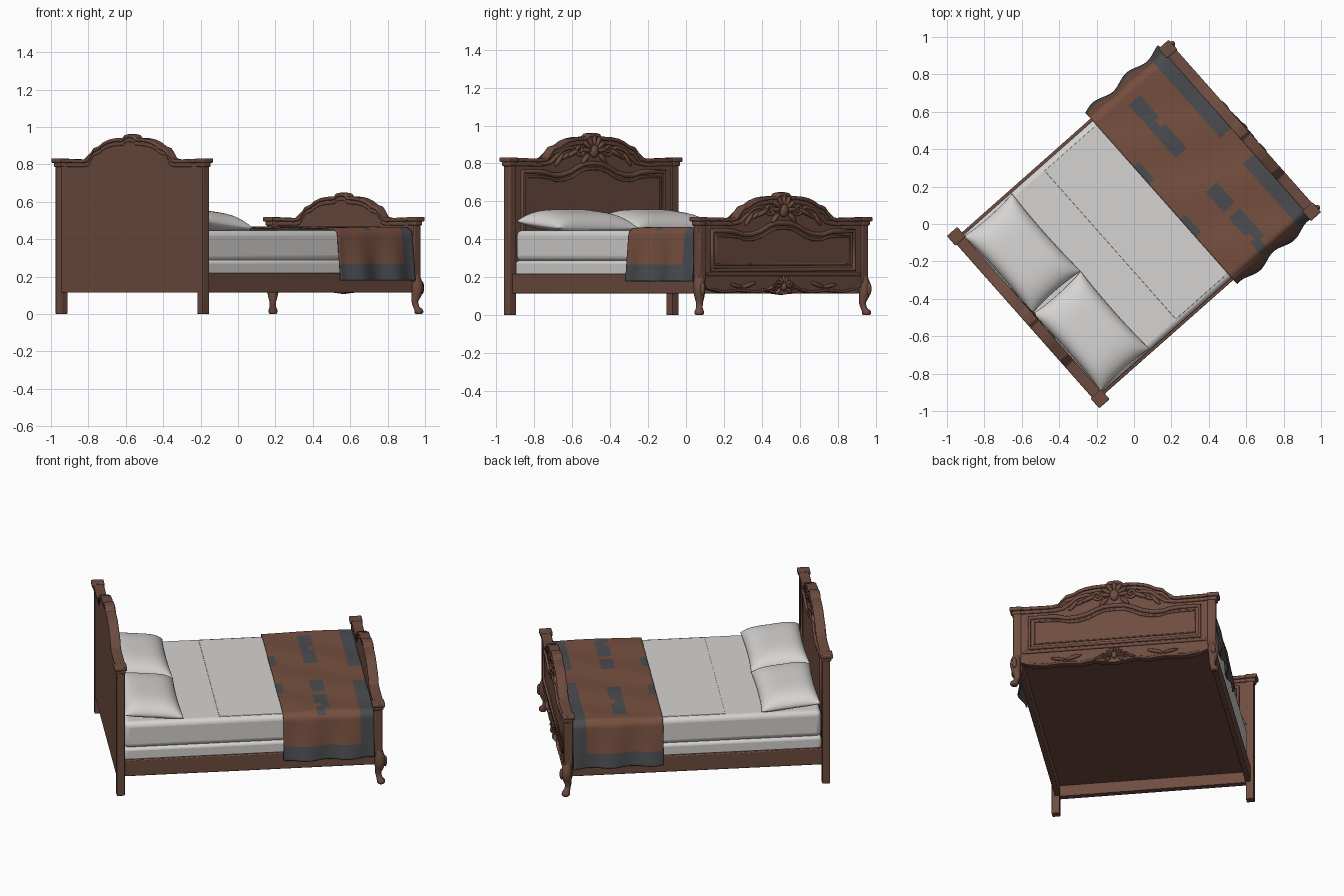
import bpy, bmesh, math
from mathutils import Matrix, Vector

if "Cube" in bpy.data.objects:
    bpy.data.objects.remove(bpy.data.objects["Cube"])

TURN = math.radians(41.5)          # the bed stands diagonally on the grid


def material(name, rgb):
    m = bpy.data.materials.new(name)
    m.diffuse_color = [((c / 255 + .055) / 1.055) ** 2.4 for c in rgb] + [1]
    m.use_nodes = True
    m.node_tree.nodes["Principled BSDF"].inputs["Base Color"].default_value = m.diffuse_color
    return m


WOOD = material("brown_wood", (110, 76, 64))
LINEN = material("white_linen", (214, 212, 210))
WOOL = material("brown_blanket", (118, 79, 63))
GREY = material("grey_trim", (75, 76, 80))


def add(name, verts, faces, mat, bevel=0, seg=2, angle=35):
    me = bpy.data.meshes.new(name)
    me.from_pydata(verts, [], faces)
    bm = bmesh.new()
    bm.from_mesh(me)
    bmesh.ops.recalc_face_normals(bm, faces=bm.faces)
    bm.to_mesh(me)
    bm.free()
    me.materials.append(mat)
    me.shade_smooth()
    me.set_sharp_from_angle(angle=math.radians(angle))
    ob = bpy.data.objects.new(name, me)
    bpy.context.collection.objects.link(ob)
    if bevel:
        b = ob.modifiers.new("round", 'BEVEL')
        b.width, b.segments, b.limit_method = bevel, seg, 'ANGLE'
    return ob


def prism(name, outline, x0, x1, mat, bevel=0, seg=2):
    """Outline in (y, z) extruded along the bed length."""
    n = len(outline)
    v = [(x, y, z) for x in (x0, x1) for y, z in outline]
    f = [tuple(range(n)), tuple(range(n, 2 * n))]
    f += [(i, (i + 1) % n, n + (i + 1) % n, n + i) for i in range(n)]
    return add(name, v, f, mat, bevel, seg)


def box(name, x0, x1, y0, y1, z0, z1, mat, bevel=0, seg=2):
    return prism(name, [(y0, z0), (y1, z0), (y1, z1), (y0, z1)], x0, x1, mat, bevel, seg)


def mirrored(half):
    """Half outline from the centre outwards -> full, left to right."""
    return [(-y, z) for y, z in reversed(half)] + [p for p in half if p[0] > 0]


def tube(name, pts, x, r, closed=False):
    cu = bpy.data.curves.new(name, 'CURVE')
    cu.dimensions, cu.bevel_depth, cu.bevel_resolution = '3D', r, 2
    cu.use_fill_caps = True
    s = cu.splines.new('POLY')
    s.points.add(len(pts) - 1)
    for p, (y, z) in zip(s.points, pts):
        p.co = (x, y, z, 1)
    s.use_cyclic_u = closed
    tmp = bpy.data.objects.new(name, cu)
    bpy.context.collection.objects.link(tmp)
    dg = bpy.context.evaluated_depsgraph_get()
    me = bpy.data.meshes.new_from_object(tmp.evaluated_get(dg))
    bpy.data.objects.remove(tmp)
    me.materials.clear()
    me.materials.append(WOOD)
    me.shade_smooth()
    bpy.context.collection.objects.link(bpy.data.objects.new(name, me))


def leaf(name, x, y, z, w, h, tilt=0, depth=.014):
    """Carved oval boss lying on the board face."""
    bm = bmesh.new()
    m = Matrix.Translation((x, y, z)) @ Matrix.Rotation(tilt, 4, 'X') @ Matrix.Diagonal((depth, w, h, 1))
    bmesh.ops.create_uvsphere(bm, u_segments=12, v_segments=8, radius=1, matrix=m)
    v = [tuple(p.co) for p in bm.verts]
    f = [tuple(p.index for p in q.verts) for q in bm.faces]
    bm.free()
    add(name, v, f, WOOD, angle=80)


def spiral(y, z, r, s, start=0.0):
    return [(y + s * r * (1 - t / 26) * math.cos(start + t * .45),
             z + r * (1 - t / 26) * math.sin(start + t * .45)) for t in range(22)]


def ornament(name, x, z, k):
    """Shell with fanned leaves and a pair of scrolls."""
    leaf(name + "_shell", x, 0, z, .028 * k, .036 * k, 0, .02)
    for i in range(-3, 4):
        a = i * .5
        leaf(name + "_leaf", x, -.055 * k * math.sin(a), z + .055 * k * math.cos(a), .012 * k, .034 * k, a)
    for s in (-1, 1):
        tube(name + "_scroll", spiral(s * .1 * k, z + .005 * k, .034 * k, s, 2.6), x, .008 * k)
        leaf(name + "_wing", x, s * .15 * k, z - .012 * k, .013 * k, .045 * k, s * 1.15)
        leaf(name + "_wing", x, s * .06 * k, z - .04 * k, .013 * k, .035 * k, s * .8)


CREST = [(0, .962), (.035, .957), (.05, .942), (.12, .939), (.17, .931), (.21, .917), (.245, .897),
         (.285, .887), (.31, .86), (.33, .833), (.37, .826), (.6, .83)]
PANEL = [(0, .8), (.06, .797), (.11, .78), (.16, .755), (.22, .74), (.28, .738), (.33, .752), (.38, .757), (.5, .757)]


def shifted(pts, dz):
    return [(y, z + dz) for y, z in pts]


def end_board(name, c, dz, bottom, panel_z):
    """Carved board; its face looks towards +x. Crest, panel and caps included."""
    top = mirrored(shifted(CREST, dz))
    low = shifted(top, -.02)
    core = [(max(-.575, min(.575, y)), z) for y, z in low]
    prism(name + "_board", core + mirrored(bottom)[::-1], c - .02, c + .016, WOOD)
    prism(name + "_crest", top + shifted(top, -.02)[::-1], c - .028, c + .032, WOOD, .006)
    prism(name + "_crest_step", low + shifted(low, -.022)[::-1], c - .023, c + .024, WOOD, .005)
    face = c + .016
    arch = mirrored(shifted(PANEL, dz))
    for r, inset in ((.013, 0), (.007, .028)):
        ring = [(y * (1 - inset / .5), z - inset) for y, z in arch]
        e = .5 - inset
        tube(name + "_panel_moulding", ring + [(e, panel_z + inset), (-e, panel_z + inset)], face, r, True)
    ornament(name + "_carving", face + .008, .866 + dz, 1)
    for s in (-1, 1):
        # corner caps in two steps, and leafy trails below the crest
        y0, y1 = sorted((s * .545, s * .615))
        box(name + "_corner_cap", c - .037, c + .037, y0, y1, .808 + dz, .832 + dz, WOOD, .006)
        y0, y1 = sorted((s * .55, s * .605))
        box(name + "_cap_step", c - .029, c + .029, y0, y1, .785 + dz, .81 + dz, WOOD, .008)
        tube(name + "_trail", [(s * y, z + dz) for y, z in
                               ((.1, .85), (.16, .885), (.22, .87), (.26, .835), (.3, .805), (.36, .795))], face, .011)
        leaf(name + "_trail_leaf", face, s * .24, .82 + dz, .013, .045, s * .7)
        leaf(name + "_trail_leaf", face, s * .19, .84 + dz, .012, .04, s * 1.1)


# Headboard with square posts
end_board("headboard", -.755, 0, [(0, .115), (.575, .115)], .25)
# Footboard with a scalloped lower edge
end_board("footboard", .755, -.313,
          [(0, .108), (.06, .114), (.12, .128), (.2, .114), (.3, .124), (.42, .116), (.5, .13), (.575, .16)], .24)
ornament("apron_carving", .776, .152, .62)
tube("apron_moulding", [(-.54, .215), (.54, .215)], .771, .009)

for s in (-1, 1):
    y0, y1 = sorted((s * .548, s * .595))
    box("head_post", -.777, -.73, y0, y1, 0, .79, WOOD, .004)
    box("foot_post", .73, .78, y0, y1, .17, .48, WOOD, .006)
    tube("apron_edge", [(s * y, z) for y, z in ((.06, .122), (.12, .136), (.2, .122), (.3, .132), (.42, .124), (.5, .138))],
         .771, .007)
    leaf("apron_leaf", .773, s * .24, .16, .012, .05, s * 1.3)
    leaf("apron_leaf", .773, s * .33, .155, .01, .045, s * 1.75)

    # curved front leg: stacked rings that drift outwards at knee and foot
    rings = [(0, .018, .014), (.008, .024, .015), (.022, .024, .014), (.04, .017, .004), (.065, .018, -.001),
             (.1, .027, .006), (.14, .033, .009), (.175, .03, .006), (.21, .024, 0)]
    n = 14
    v = [(.756 + off + r * math.cos(2 * math.pi * i / n), s * (.574 + off) + r * math.sin(2 * math.pi * i / n), z)
         for z, r, off in rings for i in range(n)]
    f = [(k * n + i, k * n + (i + 1) % n, (k + 1) * n + (i + 1) % n, (k + 1) * n + i)
         for k in range(len(rings) - 1) for i in range(n)]
    f += [tuple(range(n)), tuple(range(len(v) - n, len(v)))]
    add("foot_leg", v, f, WOOD, angle=60)
    leaf("knee_leaf", .795, s * .585, .14, .014, .035, 0, .012)

    # side rail
    y0, y1 = sorted((s * .545, s * .576))
    box("side_rail", -.74, .74, y0, y1, .115, .218, WOOD, .005)

box("bed_base", -.74, .74, -.55, .55, .185, .21, WOOD)

# Box spring, mattress and sheet edge
box("box_spring", -.73, .73, -.562, .562, .205, .288, LINEN, .018, 3)
box("mattress", -.73, .73, -.56, .56, .284, .448, LINEN, .03, 4)
box("top_sheet", -.17, .5, -.53, .53, .44, .451, LINEN, .002)

# Two plump pillows
for s in (-1, 1):
    n, v, f = 28, [], []
    for side in (1, -1):
        for i in range(n + 1):
            for j in range(n + 1):
                a, b = -math.cos(math.pi * i / n), -math.cos(math.pi * j / n)
                h = max(0, (1 - a ** 4) * (1 - b ** 4)) ** .55
                x = -.553 + .172 * a * (1 - .05 * (1 - b * b))
                y = s * .277 + .276 * b * (1 - .04 * (1 - a * a))
                v.append((x, y, .478 - .018 * a + h * (.074 if side > 0 else -.04)))
    m = n + 1
    for o in (0, m * m):
        f += [(o + i * m + j, o + i * m + j + 1, o + (i + 1) * m + j + 1, o + (i + 1) * m + j)
              for i in range(n) for j in range(n)]
    p = add("pillow", v, f, LINEN, angle=70)
    bm = bmesh.new()
    bm.from_mesh(p.data)
    bmesh.ops.remove_doubles(bm, verts=bm.verts, dist=.0005)
    bmesh.ops.recalc_face_normals(bm, faces=bm.faces)
    bm.to_mesh(p.data)
    bm.free()

# Blanket draped across the foot end
NX, NS, DROP, FLAT = 53, 176, .28, .575
v, f = [], []
for i in range(NX + 1):
    x = .2 + .53 * i / NX
    for j in range(NS + 1):
        t = (j / NS * 2 - 1) * (FLAT + DROP)
        sg, a = (1 if t > 0 else -1), abs(t)
        down = max(0, a - FLAT)
        round_ = .012 * max(0, 1 - abs(a - FLAT) / .04) ** 2
        y = sg * (min(a, FLAT) + down * .14 - round_ + down * .05 * math.sin(x * 26 + sg))
        z = .459 - down + .003 * math.sin(t * 17 + x * 9) * (down == 0) - round_
        v.append((x, y, z))
f = [(i * (NS + 1) + j, i * (NS + 1) + j + 1, (i + 1) * (NS + 1) + j + 1, (i + 1) * (NS + 1) + j)
     for i in range(NX) for j in range(NS)]
blanket = add("blanket", v, f, WOOL, angle=80)
blanket.data.materials.append(GREY)
# grey hem, foot border and woven patches (x0, x1, y0, y1)
PATCHES = [(.4, .48, .34, .5), (.4, .45, .27, .34), (.4, .485, .12, .29), (.2, .245, .11, .23), (.2, .245, -.27, -.15),
           (.4, .475, -.27, -.13), (.4, .48, -.45, -.31), (.43, .475, -.51, -.45), (.4, .45, -.57, -.49)]
for p in blanket.data.polygons:
    x, y, z = p.center
    grey = z < .262 or (x > .645 and not -.15 < y < .04)
    if z > .43:
        grey = grey or any(a < x < b and c < y < d for a, b, c, d in PATCHES)
    p.material_index = int(grey)
if sum((p.normal.z for p in blanket.data.polygons)) < 0:
    blanket.data.flip_normals()
sol = blanket.modifiers.new("thickness", 'SOLIDIFY')
sol.thickness, sol.offset = .009, 0

# Turn the whole bed
for ob in bpy.context.scene.objects:
    ob.matrix_basis = Matrix.Rotation(TURN, 4, 'Z') @ ob.matrix_basis
